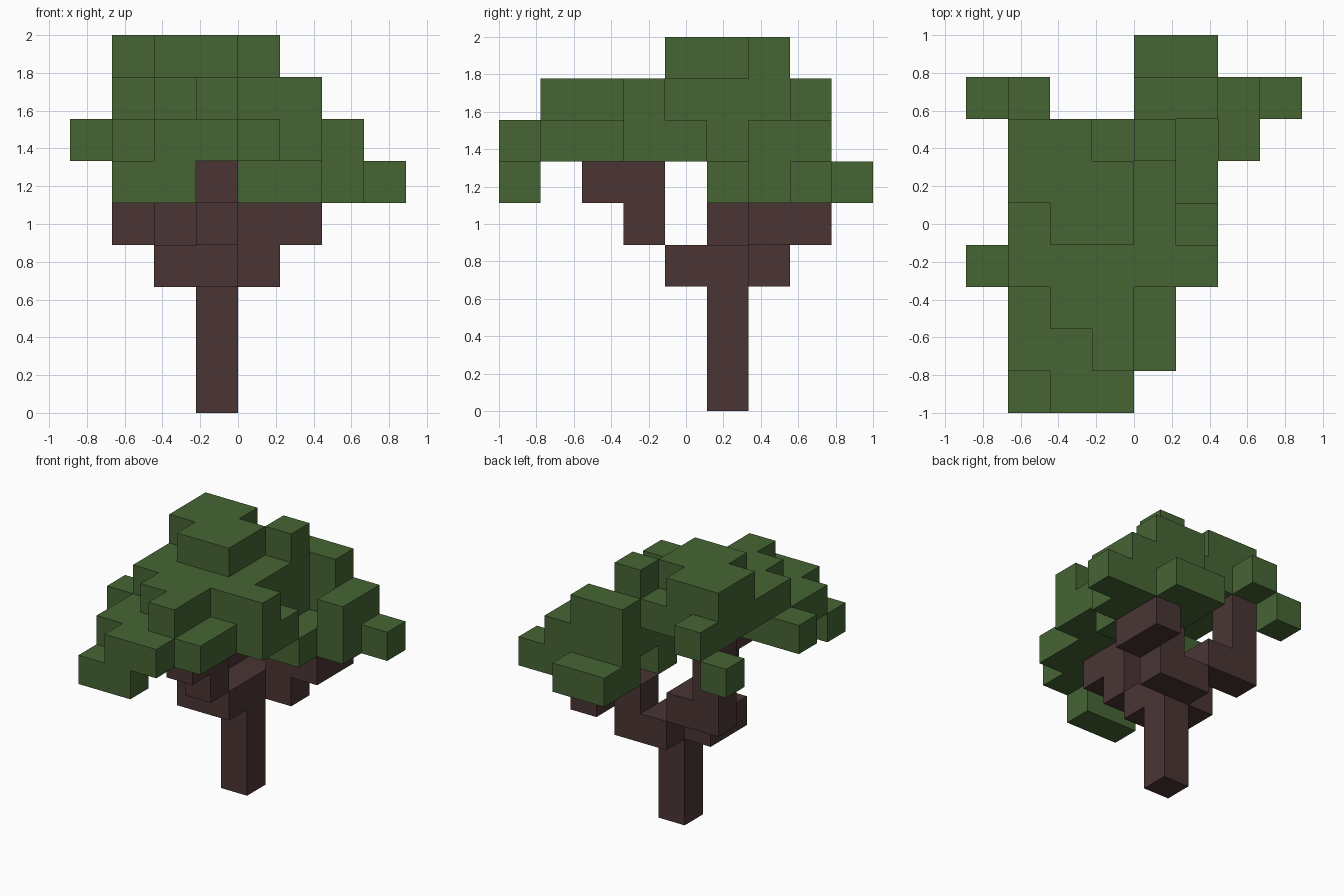
import bpy, bmesh
from mathutils import Vector

cube = bpy.data.objects.get("Cube")
if cube:
    bpy.data.objects.remove(cube, do_unlink=True)

U = 2 / 9  # size of one block

# Blocks per level: {level: {row from the front: columns from the right side}}
WOOD = {
    0: {5: "3"}, 1: {5: "3"}, 2: {5: "3"},
    3: {4: "23", 5: "23", 6: "34"},
    4: {3: "3", 5: "2", 6: "1245", 7: "5"},
    5: {2: "3", 3: "3", 6: "1"},
    6: {6: "1"},
}
LEAVES = {
    5: {0: "12", 5: "45", 6: "56", 7: "4567", 8: "45"},
    6: {0: "23", 1: "1234", 2: "1234", 3: "012345", 4: "345",
        5: "4", 6: "46", 7: "0456"},
    7: {1: "3", 2: "23", 3: "12345", 4: "1234", 5: "1234",
        6: "1234", 7: "145"},
    8: {4: "23", 5: "123", 6: "124"},
}


def make_material(name, rgb):
    mat = bpy.data.materials.new(name)
    mat.use_nodes = True
    mat.diffuse_color = (*rgb, 1)
    bsdf = next(n for n in mat.node_tree.nodes if n.type == 'BSDF_PRINCIPLED')
    bsdf.inputs["Base Color"].default_value = (*rgb, 1)
    bsdf.inputs["Roughness"].default_value = 0.9
    return mat


def build_blocks(name, levels, mat):
    """Join unit blocks into one shell, leaving out the faces between them."""
    cells = {(int(c), row, lvl) for lvl, rows in levels.items()
             for row, cols in rows.items() for c in cols}
    bm = bmesh.new()
    for cell in sorted(cells):
        centre = Vector(cell) + Vector((0.5, 0.5, 0.5))
        for axis in range(3):
            for sign in (-1, 1):
                step = [0, 0, 0]
                step[axis] = sign
                if tuple(a + b for a, b in zip(cell, step)) in cells:
                    continue
                n = Vector(step)
                u = Vector([float(i == (axis + 1) % 3) for i in range(3)])
                v = n.cross(u)
                corners = [centre + (n + u * a + v * b) / 2
                           for a, b in ((-1, -1), (1, -1), (1, 1), (-1, 1))]
                bm.faces.new([bm.verts.new(((p.x - 4) * U, (p.y - 4.5) * U, p.z * U))
                              for p in corners])
    bmesh.ops.remove_doubles(bm, verts=bm.verts[:], dist=0.001)
    # Merge flat neighbouring faces
    bmesh.ops.dissolve_limit(bm, angle_limit=0.01, verts=bm.verts[:], edges=bm.edges[:])
    mesh = bpy.data.meshes.new(name)
    bm.to_mesh(mesh)
    bm.free()
    mesh.materials.append(mat)
    obj = bpy.data.objects.new(name, mesh)
    bpy.context.collection.objects.link(obj)
    return obj


# Trunk with its branches, and the leafy crown
build_blocks("trunk_and_branches", WOOD, make_material("bark brown", (0.067, 0.036, 0.034)))
build_blocks("leaf_crown", LEAVES, make_material("leaf green", (0.061, 0.130, 0.034)))
